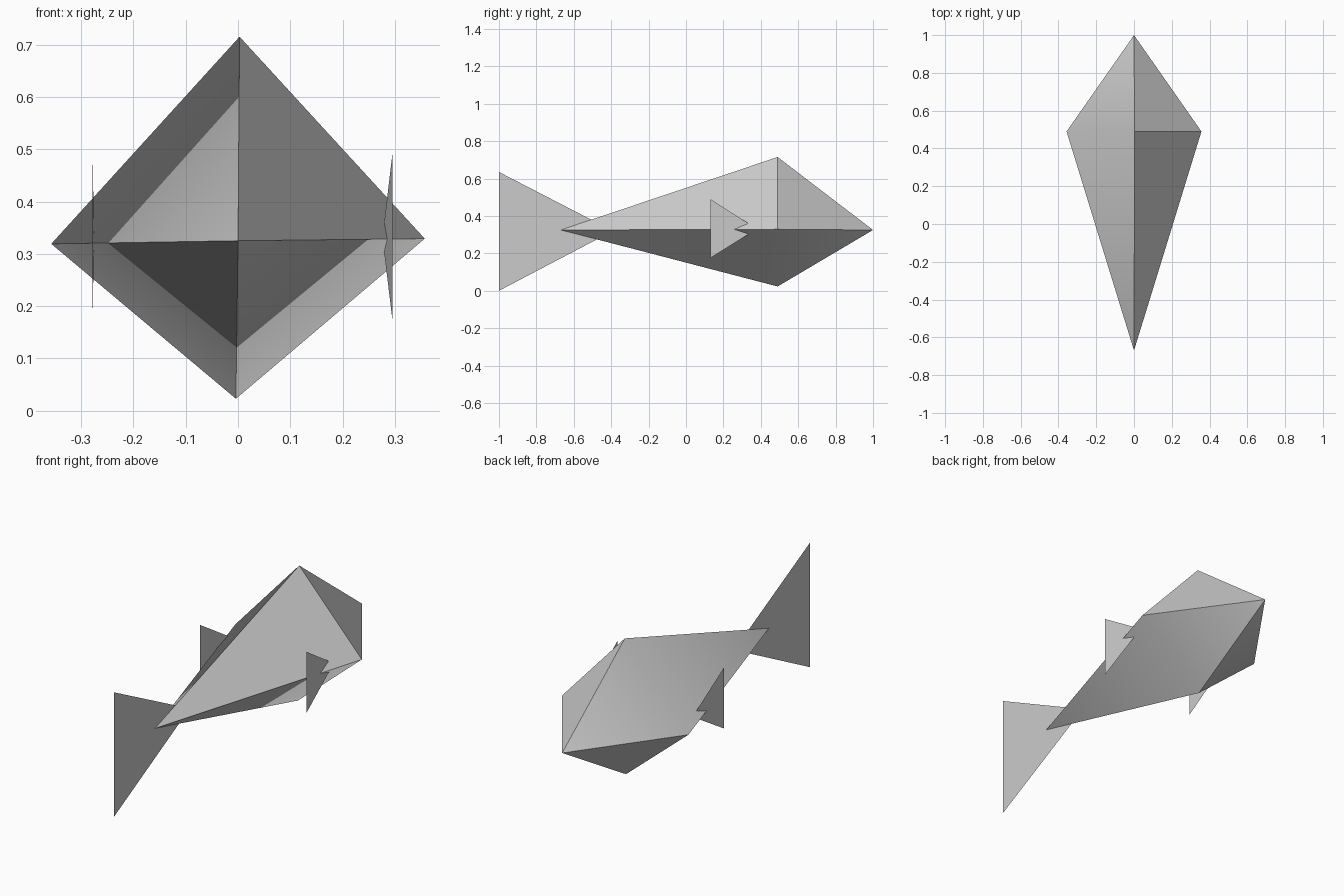
import bpy
import bmesh

if "Cube" in bpy.data.objects:
    bpy.data.objects.remove(bpy.data.objects["Cube"])


def mesh_object(name, verts, faces):
    mesh = bpy.data.meshes.new(name)
    mesh.from_pydata(verts, [], faces)
    obj = bpy.data.objects.new(name, mesh)
    bpy.context.collection.objects.link(obj)
    return obj


# Body: stretched octahedron, nose at +y, tapering to the tail
nose, tail, right, left, top, bottom = range(6)
points = [(0, 1, 0.325), (0, -0.67, 0.325),
          (0.357, 0.49, 0.329), (-0.357, 0.49, 0.319),
          (0.003, 0.49, 0.715), (-0.004, 0.49, 0.023)]
ring = [right, top, left, bottom]
faces = []
for i in range(4):
    a, b = ring[i], ring[(i + 1) % 4]
    faces += [(nose, a, b), (tail, b, a)]
body = mesh_object("body", points, faces)

# Each octant pair is smoothed across its widest edge, except upper right
soft = [{left, top}, {left, bottom}, {right, bottom}]
bm = bmesh.new()
bm.from_mesh(body.data)
bmesh.ops.recalc_face_normals(bm, faces=bm.faces)
for f in bm.faces:
    f.smooth = True
for e in bm.edges:
    e.smooth = {v.index for v in e.verts} in soft
bm.to_mesh(body.data)
bm.free()


# Fins: flat triangles, vertical rear edge and a tip inside the body
def fin(name, rear, z_low, z_high, tip):
    return mesh_object(name, [(*rear, z_low), (*rear, z_high), tip], [(0, 2, 1)])


fin("tail_fin", (0, -1), 0, 0.635, (0, -0.39, 0.32))
fin("right_fin", (0.295, 0.13), 0.175, 0.49, (0.276, 0.38, 0.331))
fin("left_fin", (-0.278, 0.09), 0.177, 0.489, (-0.275, 0.34, 0.331))
